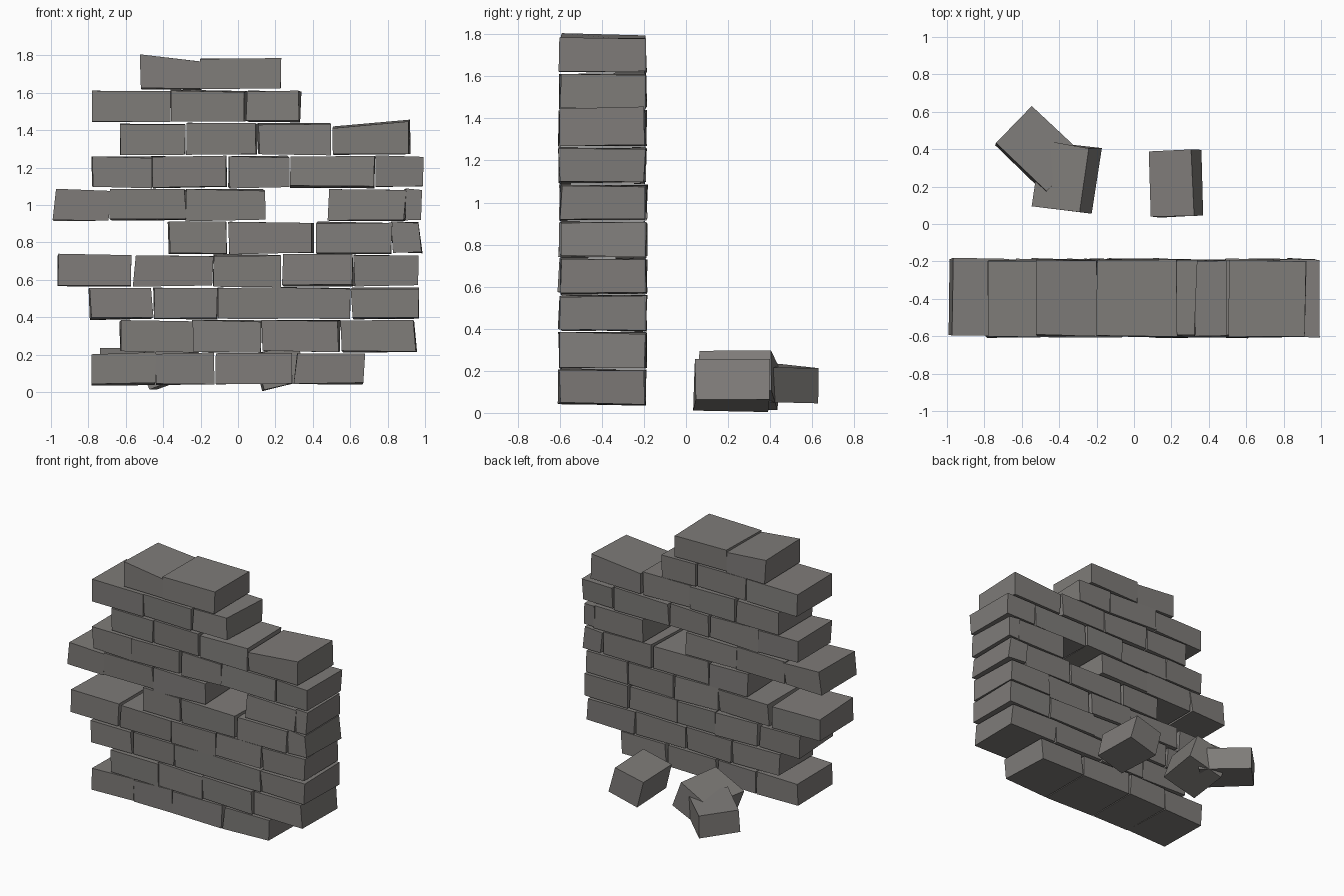
import bpy
import bmesh
import random
from math import radians
from mathutils import Euler, Matrix, Vector

random.seed(7)

cube = bpy.data.objects.get("Cube")
if cube:
    bpy.data.objects.remove(cube, do_unlink=True)

stone = bpy.data.materials.new("grey_stone")
stone.use_nodes = True
colour = (0.21, 0.2, 0.19, 1)
stone.diffuse_color = colour
stone.node_tree.nodes["Principled BSDF"].inputs["Base Color"].default_value = colour


def make_brick(name, size, centre, rotation=(0, 0, 0), wobble=0.006, rise=0.0, lean=0.0):
    """Flat-faced block with slightly uneven corners, an optional sloping top and leaning ends."""
    bm = bmesh.new()
    bmesh.ops.create_cube(bm, size=1)
    for v in bm.verts:
        right, top = v.co.x * 2, v.co.z > 0
        v.co = Vector(a * b for a, b in zip(v.co, size))
        v.co += Vector(random.uniform(-wobble, wobble) for _ in range(3))
        if top:
            v.co.x += lean
            v.co.z += rise * right / 2
    turn = Euler([radians(a) for a in rotation]).to_matrix().to_4x4()
    bm.transform(Matrix.Translation(centre) @ turn)
    bmesh.ops.recalc_face_normals(bm, faces=bm.faces)
    mesh = bpy.data.meshes.new(name)
    bm.to_mesh(mesh)
    bm.free()
    mesh.materials.append(stone)
    obj = bpy.data.objects.new(name, mesh)
    bpy.context.collection.objects.link(obj)
    return obj


# Courses from the bottom up: left and right end of each brick, in hundredths
courses = [
    [(-78, -44), (-44, -13), (-12, 29), (30, 67)],
    [(-63, -24), (-24, 12), (13, 54), (56, 95)],
    [(-79, -46), (-45, -11), (-11, 21), (21, 60), (61, 97)],
    [(-96, -57), (-56, -14), (-13, 23), (24, 61), (62, 96)],
    [(-37, -6), (-5, 40), (42, 82), (83, 98)],
    [(-99, -69), (-68, -28), (-28, 14), (48, 89), (89, 98)],
    [(-78, -46), (-46, -6), (-5, 27), (28, 73), (74, 99)],
    [(-63, -28), (-27, 10), (11, 49), (51, 92)],
    [(-78, -36), (-36, 4), (5, 33)],
    [(-52, -20), (-20, 23)],
]
# Bricks that are visibly out of true: (course, brick) -> top rise, lean
uneven = {
    (0, 3): (0, 0.012), (1, 3): (0, -0.015), (2, 0): (0, -0.012),
    (3, 1): (0, 0.012), (4, 3): (0, -0.015), (5, 0): (-0.012, 0.02),
    (5, 3): (0, 0.01), (7, 3): (0.04, 0), (9, 0): (-0.03, 0),
}

# Broken wall
pitch, height, depth, wall_y = 0.1755, 0.163, 0.405, -0.395
for row, course in enumerate(courses):
    for i, (left, right) in enumerate(course):
        rise, lean = uneven.get((row, i), (0, 0))
        centre = ((left + right) / 200,
                  wall_y + random.uniform(-0.006, 0.006),
                  0.123 + row * pitch)
        make_brick(f"wall_brick_{row + 1}_{i + 1}",
                   ((right - left) / 100, depth, height), centre,
                   (random.uniform(-1, 1), 0, random.uniform(-1, 1)),
                   rise=rise, lean=lean)

# Fallen bricks behind the wall
make_brick("fallen_brick_left", (0.235, 0.35, 0.2), (0.225, 0.215, 0.135), (-1, -13, 2))
make_brick("fallen_brick_middle", (0.27, 0.35, 0.2), (-0.36, 0.25, 0.155), (0, -21, -8))
make_brick("fallen_brick_right", (0.28, 0.37, 0.17), (-0.51, 0.4, 0.14), (0, 3, 46))
